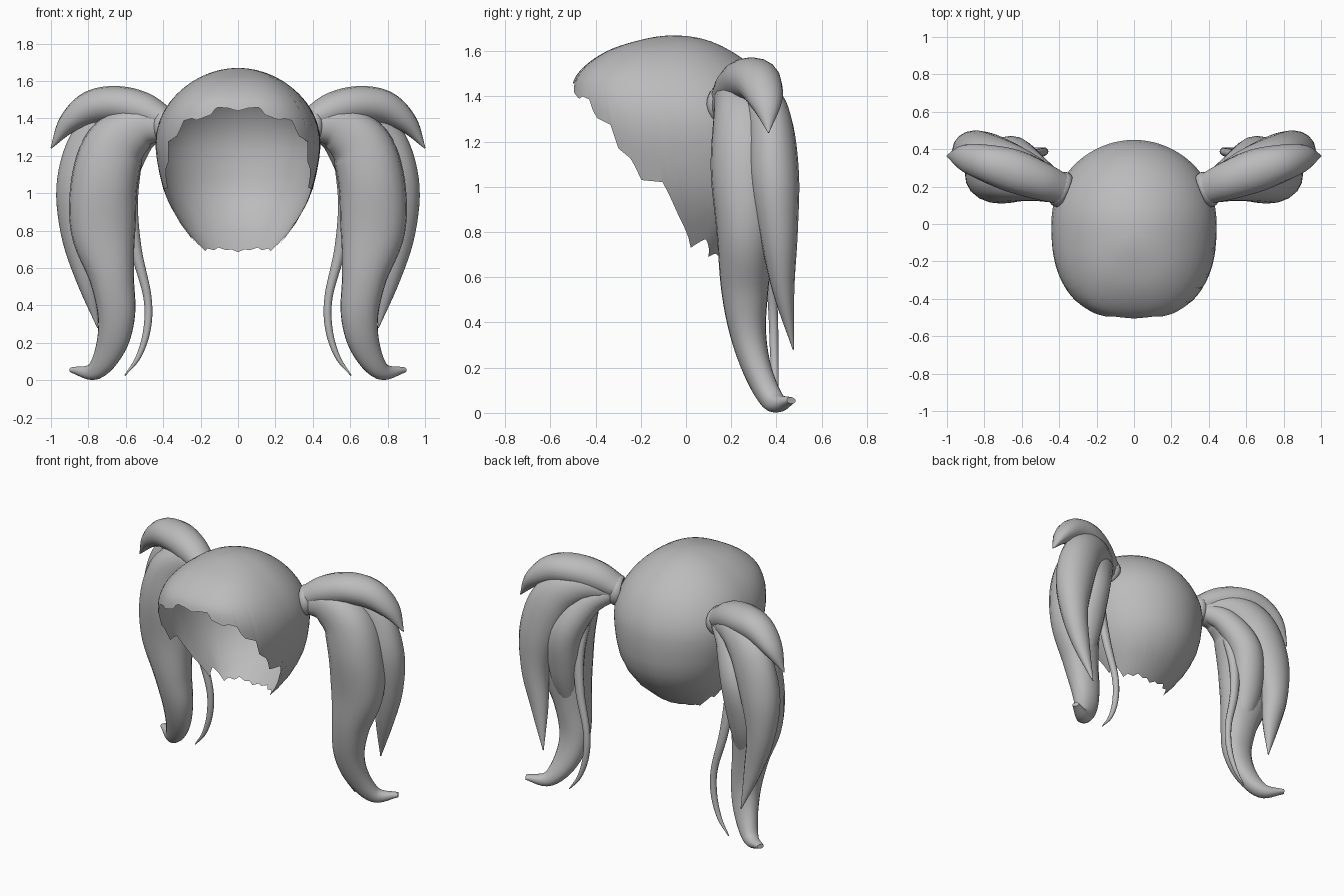
import bpy, math
from mathutils import Vector, Matrix

if "Cube" in bpy.data.objects:
    bpy.data.objects.remove(bpy.data.objects["Cube"])

hair = bpy.data.materials.new("grey_hair")
hair.diffuse_color = (0.5, 0.5, 0.5, 1)
hair.use_nodes = True
hair.node_tree.nodes["Principled BSDF"].inputs["Base Color"].default_value = hair.diffuse_color


def spline(keys, u):
    """Smooth interpolation of (position, values...) rows at position u."""
    n = len(keys)
    i = max(0, min(n - 2, sum(1 for k in keys if k[0] <= u) - 1))
    a, b = keys[i], keys[i + 1]
    p, q = keys[max(i - 1, 0)], keys[min(i + 2, n - 1)]
    h = b[0] - a[0]
    t = max(0, min(1, (u - a[0]) / h))
    out = []
    for j in range(1, len(a)):
        m0 = (b[j] - p[j]) / (b[0] - p[0]) * h
        m1 = (q[j] - a[j]) / (q[0] - a[0]) * h
        out.append((2*t**3 - 3*t*t + 1) * a[j] + (t**3 - 2*t*t + t) * m0
                   + (3*t*t - 2*t**3) * b[j] + (t**3 - t*t) * m1)
    return out


def add_object(name, verts, faces, mirror=False):
    me = bpy.data.meshes.new(name)
    me.from_pydata(verts, [], faces)
    me.materials.append(hair)
    ob = bpy.data.objects.new(name, me)
    bpy.context.collection.objects.link(ob)
    finish(ob, mirror)


def finish(ob, mirror):
    bpy.ops.object.select_all(action='DESELECT')
    bpy.context.view_layer.objects.active = ob
    ob.select_set(True)
    bpy.ops.object.shade_smooth_by_angle(angle=math.radians(50))
    if mirror:
        ob.modifiers.new("mirror", 'MIRROR').use_mirror_merge = False


def squareness(s, k, p):
    """Radius factor that turns a circle into a superellipse."""
    return (abs(s)**p + abs(k)**p) ** (-1 / p)


# Scalp cap: outline by height (z, half width, front y, back y)
TOP = 1.67
outline = [(1.67, 0, -.05, -.05), (1.65, .13, -.2, .09), (1.6, .24, -.35, .2),
           (1.5, .355, -.48, .33), (1.4, .415, -.51, .4), (1.3, .44, -.5, .44),
           (1.2, .437, -.48, .45), (1.0, .392, -.42, .43),
           (.85, .315, -.29, .35), (.76, .25, -.18, .25), (.68, .19, -.09, .15)]
outline = [(math.sqrt(TOP - z), *r) for z, *r in outline]

# Ragged hairline (angle from the front, z)
hairline = [(0, 1.44), (8, 1.455), (17, 1.46), (20, 1.42), (30, 1.39), (34, 1.40),
            (41, 1.385), (42.5, 1.31), (52, 1.275), (54, 1.17), (61, 1.12),
            (64, 1.03), (77, 1.02), (80, .87), (86, .73), (103, .77), (120, .69),
            (130, .705), (142, .695), (150, .71), (162, .695), (170, .70), (180, .685)]


def hair_z(deg):
    deg = abs(deg)
    for (a, za), (b, zb) in zip(hairline, hairline[1:]):
        if deg <= b:
            return za + (zb - za) * (deg - a) / (b - a)
    return hairline[-1][1]


COLS, ROWS = 180, 18
verts, faces = [(0, -.05, TOP)], []
for c in range(COLS):
    deg = c * 360 / COLS
    deg = deg - 360 if deg > 180 else deg
    a = math.radians(deg)
    s, k = math.sin(a), math.cos(a)
    # front half is squarer than the back
    grow = squareness(s, k, 2.3 + .28 * k)
    end = math.sqrt(TOP - hair_z(deg))
    for r in range(1, ROWS + 1):
        u = end * r / ROWS
        w, f, b = spline(outline, u)
        mid = (f + b) / 2
        verts.append((w * s * grow, mid - (b - f) / 2 * k * grow, TOP - u * u))
for c in range(COLS):
    i, j = 1 + c * ROWS, 1 + (c + 1) % COLS * ROWS
    faces.append((0, i, j))
    for r in range(ROWS - 1):
        faces.append((i + r, i + r + 1, j + r + 1, j + r))
add_object("scalp_cap", verts, faces)


def lock(name, path, sides=16, steps=6, power=2.0):
    """Tapered lock from rows (x, y, z, in-plane half width, depth half width)."""
    keys = [(i, *row) for i, row in enumerate(path)]
    n = (len(path) - 1) * steps
    rows = [spline(keys, i / steps) for i in range(n + 1)]
    verts, faces = [], []
    for i, row in enumerate(rows):
        tangent = (Vector(rows[min(i + 1, n)][:3]) - Vector(rows[max(i - 1, 0)][:3])).normalized()
        depth = Vector((0, 1, 0))
        depth = (depth - tangent * depth.dot(tangent)).normalized()
        side = depth.cross(tangent)
        for k in range(sides):
            a = 2 * math.pi * k / sides
            c, s = math.cos(a), math.sin(a)
            g = squareness(c, s, power)
            verts.append(Vector(row[:3]) + side * max(row[3], .003) * c * g
                         + depth * max(row[4], .003) * s * g)
    for i in range(n):
        for k in range(sides):
            a, b = i * sides + k, i * sides + (k + 1) % sides
            faces.append((a, b, b + sides, a + sides))
    faces.append(tuple(reversed(range(sides))))
    faces.append(tuple(range(n * sides, (n + 1) * sides)))
    add_object(name, verts, faces, mirror=True)


# Pigtail locks, mirrored to both sides
lock("main_lock", [(.40, .19, 1.36, .08, .08), (.52, .225, 1.355, .12, .105),
                   (.655, .26, 1.25, .165, .145), (.715, .265, 1.05, .178, .155),
                   (.72, .265, .8, .173, .13), (.675, .26, .55, .12, .105),
                   (.65, .275, .35, .10, .08), (.68, .32, .18, .08, .062),
                   (.765, .39, .05, .048, .048), (.89, .465, .055, .014, .022)],
     sides=20, power=2.25)
lock("outer_lock", [(.42, .22, 1.37, .06, .06), (.60, .31, 1.38, .11, .09),
                    (.75, .37, 1.28, .14, .10), (.835, .39, 1.05, .135, .11),
                    (.855, .41, .8, .095, .085), (.81, .43, .55, .06, .05),
                    (.75, .475, .28, .003, .003)])
lock("top_lock", [(.39, .19, 1.39, .07, .085), (.51, .235, 1.445, .095, .105),
                  (.65, .285, 1.475, .098, .115), (.79, .325, 1.455, .09, .10),
                  (.91, .355, 1.37, .055, .07), (1.0, .365, 1.24, .003, .003)])
lock("back_lock", [(.42, .22, 1.35, .06, .06), (.54, .30, 1.28, .09, .08),
                   (.65, .37, 1.08, .11, .10), (.68, .355, .82, .10, .08),
                   (.67, .31, .6, .06, .05), (.66, .28, .45, .01, .01)])
lock("thin_wisp", [(.54, .29, 1.2, .03, .03), (.57, .34, .95, .035, .03),
                   (.545, .37, .7, .03, .025), (.485, .385, .45, .022, .022),
                   (.485, .39, .28, .02, .02), (.53, .395, .13, .014, .015),
                   (.605, .40, .025, .003, .003)], sides=10)

# Hair ties around the pigtail roots
bpy.ops.mesh.primitive_torus_add(major_segments=28, minor_segments=10,
                                 major_radius=.08, minor_radius=.018)
tie = bpy.context.object
tie.name = "hair_tie"
turn = Vector((.9, .38, .1)).to_track_quat('Z', 'Y').to_matrix().to_4x4()
tie.data.transform(Matrix.Translation((.39, .185, 1.365)) @ turn
                   @ Matrix.Diagonal((1, 1, 1.7, 1)))
tie.data.materials.append(hair)
finish(tie, True)
